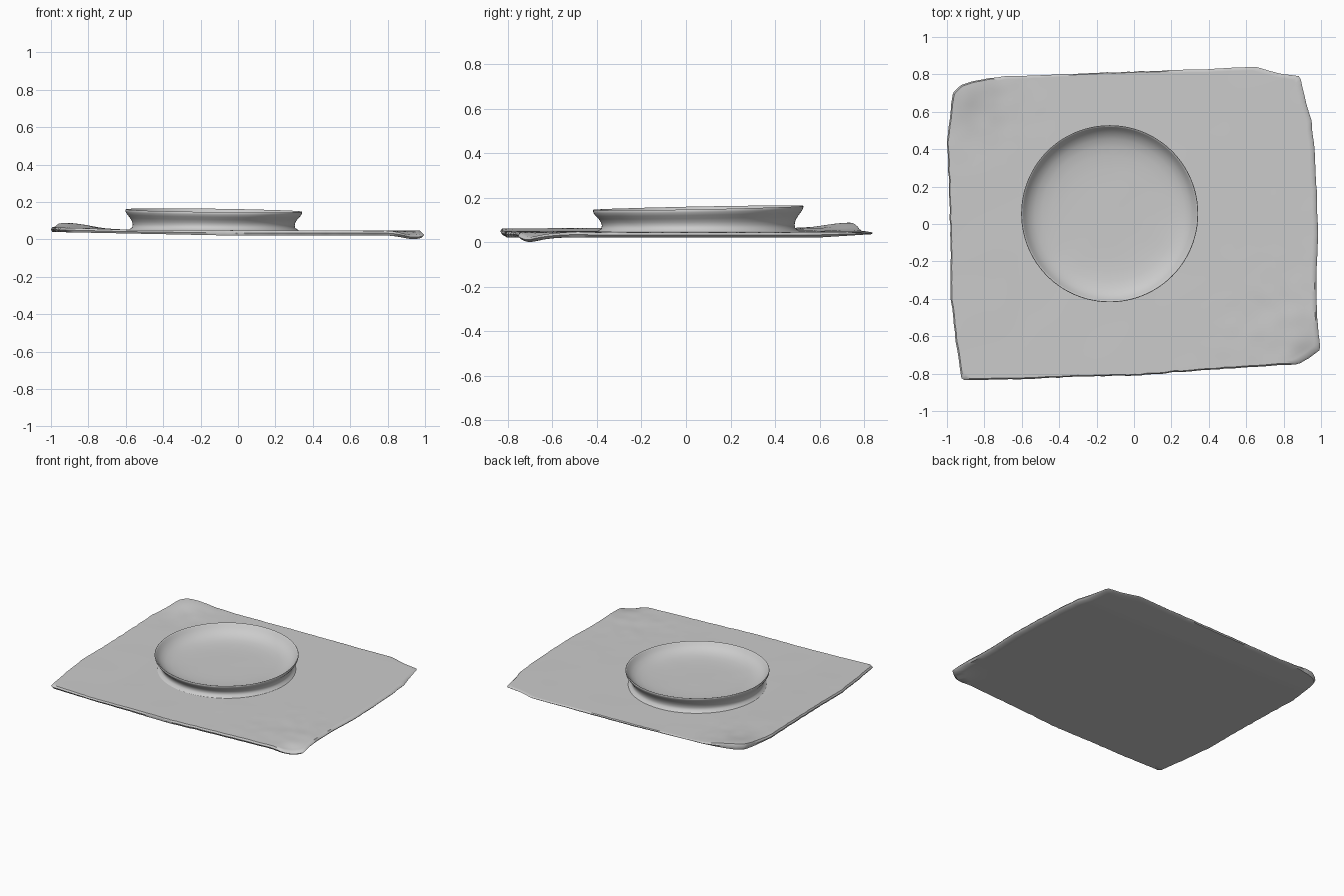
import bpy, bmesh, math
from mathutils import Vector, noise

if "Cube" in bpy.data.objects:
    bpy.data.objects.remove(bpy.data.objects["Cube"])

CX, CY = -0.13, 0.055          # plate centre
N = 360                        # segments around the plate
BASE_R = 0.455                 # where the plate's foot meets the mat

# Mat outline seen from above, counter-clockwise
OUTLINE = [(-.92, -.835), (-.6, -.83), (-.3, -.815), (0, -.81), (.4, -.78), (.7, -.76),
           (.88, -.75), (.93, -.72), (.995, -.67), (.98, -.5), (.975, -.3), (.985, -.1),
           (.975, .2), (.965, .4), (.95, .55), (.92, .65), (.89, .79), (.8, .80),
           (.65, .84), (.3, .825), (0, .815), (-.4, .80), (-.7, .79), (-.85, .765),
           (-.93, .74), (-.97, .70), (-1.0, .45), (-.99, .2), (-.98, -.1),
           (-.98, -.4), (-.95, -.65)]


def bump(x, y, bx, by, s):
    return math.exp(-((x - bx) ** 2 + (y - by) ** 2) / (s * s))


def ripple(x, y, scale):
    return noise.noise(Vector((x * scale, y * scale, 3.7)))


def mat_top(x, y):
    rough = bump(x, y, .85, -.6, .35) + bump(x, y, -.9, .7, .3)
    z = .049 - .004 * x + .012 * max(0, -x - .6) / .4
    z += .024 * bump(x, y, -.9, .73, .14) - .022 * bump(x, y, .95, -.72, .09)
    return z + .0012 * ripple(x, y, 4) + .004 * rough * ripple(x, y, 11)


def mat_bottom(x, y):
    z = .022 + .018 * max(0, -.1 - x) / .9
    z += .015 * max(0, y - .6) / .24
    return z - .022 * bump(x, y, .95, -.72, .09)


def edge_distance(a):
    # distance from the plate centre to the mat outline along angle a
    dx, dy = math.cos(a), math.sin(a)
    best = 0
    for (x1, y1), (x2, y2) in zip(OUTLINE, OUTLINE[1:] + OUTLINE[:1]):
        ex, ey = x2 - x1, y2 - y1
        det = ex * dy - ey * dx
        if abs(det) < 1e-9:
            continue
        px, py = x1 - CX, y1 - CY
        t = (ex * py - ey * px) / det
        u = (dx * py - dy * px) / det
        if t > 0 and -1e-6 <= u <= 1 + 1e-6:
            best = max(best, t)
    return best


ANGLES = [2 * math.pi * i / N for i in range(N)]
EDGE = [edge_distance(a) + .004 * ripple(math.cos(a), math.sin(a), 22) for a in ANGLES]


def ringed_object(name, rings, start=None, end=None):
    # skin a sequence of closed rings, with optional centre points at each end
    bm = bmesh.new()
    loops = [[bm.verts.new(p) for p in ring] for ring in rings]
    for a, b in zip(loops, loops[1:]):
        for i in range(N):
            j = (i + 1) % N
            bm.faces.new((a[i], b[i], b[j], a[j]))
    for point, loop in ((start, loops[0]), (end, loops[-1])):
        if point is not None:
            c = bm.verts.new(point)
            for i in range(N):
                bm.faces.new((c, loop[i], loop[(i + 1) % N]))
    bmesh.ops.recalc_face_normals(bm, faces=bm.faces)
    if sum(f.normal.z * f.calc_area() for f in bm.faces) < -.1:
        bmesh.ops.reverse_faces(bm, faces=bm.faces)
    mesh = bpy.data.meshes.new(name)
    bm.to_mesh(mesh)
    bm.free()
    obj = bpy.data.objects.new(name, mesh)
    bpy.context.collection.objects.link(obj)
    bpy.ops.object.select_all(action='DESELECT')
    obj.select_set(True)
    bpy.context.view_layer.objects.active = obj
    bpy.ops.object.shade_smooth_by_angle(angle=math.radians(50))
    return obj


def mat_ring(t, height):
    ring = []
    for a, e in zip(ANGLES, EDGE):
        r = BASE_R + (e - BASE_R) * t
        x, y = CX + r * math.cos(a), CY + r * math.sin(a)
        ring.append((x, y, height(x, y)))
    return ring


# Placemat: top from the plate foot to the rounded edge, then the whole underside
STEPS = 36
mat = [mat_ring(.985 * k / STEPS, mat_top) for k in range(STEPS + 1)]
mat.append(mat_ring(1, lambda x, y: .5 * (mat_top(x, y) + mat_bottom(x, y))))
mat += [mat_ring(.985 * (1 - k / 12), mat_bottom) for k in range(13)]
ringed_object("placemat", mat, end=(CX, CY, mat_bottom(CX, CY)))

# Plate: radius and height from the middle of the dish, over the rim, down to the foot
PROFILE = [(.08, .078), (.16, .078), (.24, .079), (.31, .082), (.36, .088), (.40, .098),
           (.43, .114), (.45, .132), (.462, .148), (.467, .154), (.471, .155),
           (.473, .152), (.471, .142), (.462, .128), (.448, .112), (.437, .094),
           (.433, .078), (.436, .063)]


def plate_ring(r, z):
    ring = []
    for a in ANGLES:
        dx, dy = r * math.cos(a), r * math.sin(a)
        tilt = (.019 * dy - .013 * dx) * min(1, max(.2, (z - .06) / .07))
        ring.append((CX + dx, CY + dy, z + tilt + .0008 * ripple(dx, dy, 7)))
    return ring


plate = [plate_ring(r, z) for r, z in PROFILE]
plate.append(mat_ring(0, mat_top))
ringed_object("plate", plate, start=(CX, CY, .078))
